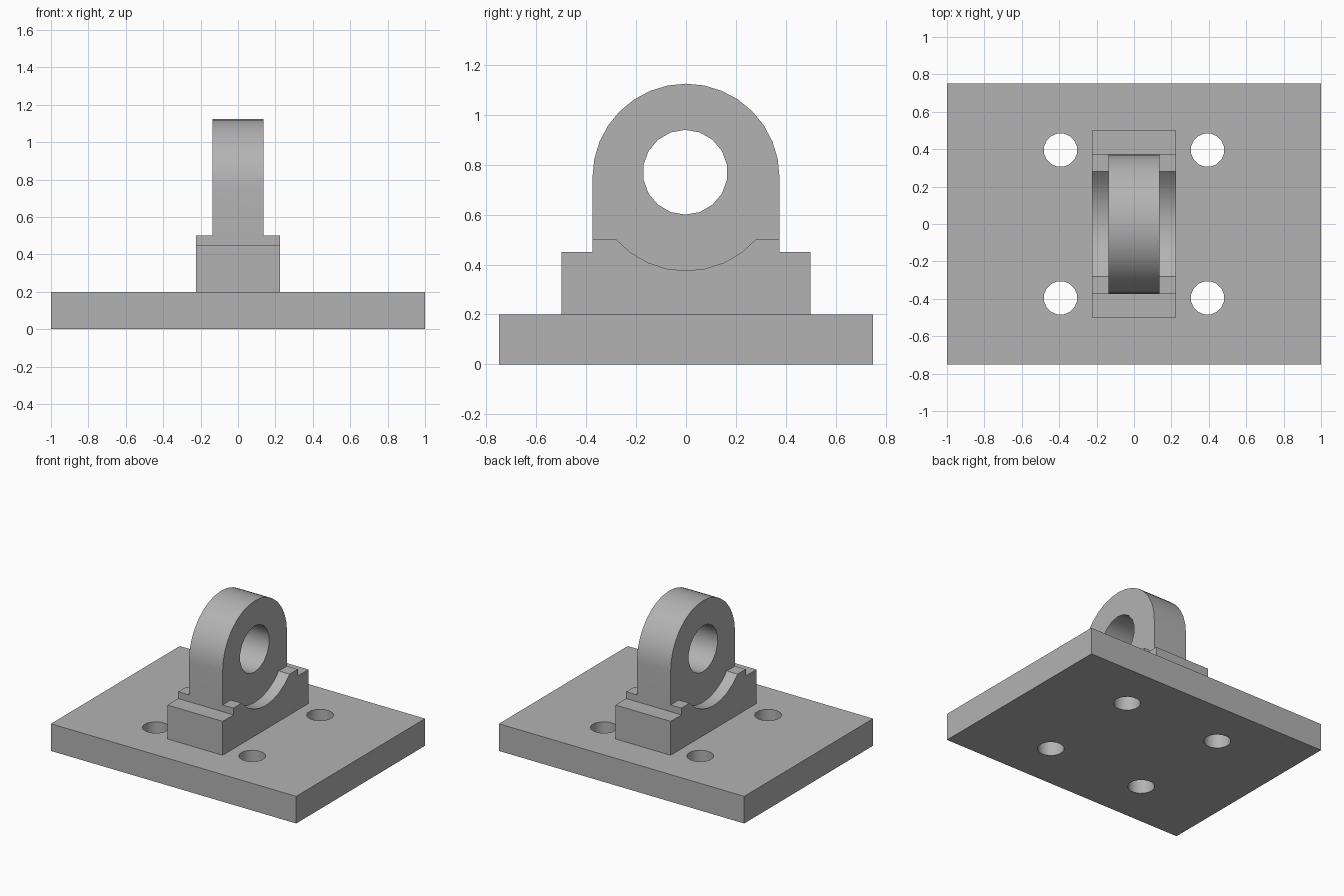
import bpy
import math
from mathutils import Matrix

if "Cube" in bpy.data.objects:
    bpy.data.objects.remove(bpy.data.objects["Cube"], do_unlink=True)

# Single metal colour
metal = bpy.data.materials.new("grey_metal")
metal.use_nodes = True
grey = (0.45, 0.45, 0.45, 1.0)
metal.diffuse_color = grey
metal.node_tree.nodes["Principled BSDF"].inputs["Base Color"].default_value = grey


def arc(cx, cy, r, start, end, n):
    """n + 1 points from start to end, in degrees."""
    angles = [math.radians(start + (end - start) * i / n) for i in range(n + 1)]
    return [(cx + r * math.cos(a), cy + r * math.sin(a)) for a in angles]


def circle(cx, cy, r, n, start=0):
    return arc(cx, cy, r, start, start + 360, n)[:-1]


def extrude(name, loops, half, matrix=Matrix()):
    """Solid from an outline and hole loops, centred on its own plane."""
    curve = bpy.data.curves.new(name, "CURVE")
    curve.dimensions = "2D"
    curve.fill_mode = "BOTH"
    curve.extrude = half
    for loop in loops:
        spline = curve.splines.new("POLY")
        spline.points.add(len(loop) - 1)
        for point, (a, b) in zip(spline.points, loop):
            point.co = (a, b, 0, 1)
        spline.use_cyclic_u = True
    helper = bpy.data.objects.new(name + "_outline", curve)
    bpy.context.collection.objects.link(helper)
    graph = bpy.context.evaluated_depsgraph_get()
    mesh = bpy.data.meshes.new_from_object(helper.evaluated_get(graph))
    bpy.data.objects.remove(helper, do_unlink=True)
    bpy.data.curves.remove(curve)
    mesh.transform(matrix)
    obj = bpy.data.objects.new(name, mesh)
    bpy.context.collection.objects.link(obj)
    clean(obj)
    return obj


def clean(obj):
    """Weld, merge flat faces, shade smooth with sharp corners."""
    import bmesh
    mesh = obj.data
    bm = bmesh.new()
    bm.from_mesh(mesh)
    bmesh.ops.remove_doubles(bm, verts=bm.verts, dist=0.0005)
    bmesh.ops.dissolve_limit(bm, angle_limit=math.radians(1), verts=bm.verts,
                             edges=bm.edges)
    bmesh.ops.triangulate(bm, faces=[f for f in bm.faces if len(f.verts) > 4])
    bmesh.ops.recalc_face_normals(bm, faces=bm.faces)
    bm.to_mesh(mesh)
    bm.free()
    mesh.materials.clear()
    mesh.materials.append(metal)
    mesh.shade_smooth()
    mesh.set_sharp_from_angle(angle=math.radians(30))


# Base plate with four bolt holes
outline = [(-1, -0.75), (1, -0.75), (1, 0.75), (-1, 0.75)]
bolt_holes = [circle(x, y, 0.09, 16, 11.25)
              for x in (-0.393, 0.393) for y in (-0.395, 0.395)]
extrude("base_plate", [outline] + bolt_holes, 0.1, Matrix.Translation((0, 0, 0.1)))

# Profiles drawn in the y-z plane, extruded along x
side_on = Matrix(((0, 0, 1, 0), (1, 0, 0, 0), (0, 1, 0, 0), (0, 0, 0, 1)))

# Stepped saddle with a round cut in its top
cut = math.degrees(math.acos(0.25 / 0.375))
saddle_profile = [(-0.5, 0.2), (0.5, 0.2), (0.5, 0.45), (0.375, 0.45), (0.375, 0.5)]
saddle_profile += arc(0, 0.75, 0.375, cut - 90, -cut - 90, 8)
saddle_profile += [(-0.375, 0.5), (-0.375, 0.45), (-0.5, 0.45)]
saddle = extrude("bearing_bracket", [saddle_profile], 0.225, side_on)

# Upright lug with a round top and a pin hole
lug_profile = [(-0.375, 0.3), (0.375, 0.3)] + arc(0, 0.75, 0.375, 0, 180, 16)
pin_hole = circle(-0.003, 0.77, 0.17, 18, 90)
lug = extrude("upright_lug", [lug_profile, pin_hole], 0.1375, side_on)

# Fuse the lug into the saddle
fuse = saddle.modifiers.new("fuse", "BOOLEAN")
fuse.operation = "UNION"
fuse.solver = "EXACT"
fuse.object = lug
fused = bpy.data.meshes.new_from_object(
    saddle.evaluated_get(bpy.context.evaluated_depsgraph_get()))
saddle.modifiers.clear()
saddle.data = fused
bpy.data.objects.remove(lug, do_unlink=True)
clean(saddle)

# Keep large flat faces evenly shaded beside the curves
weighted = saddle.modifiers.new("even_shading", "WEIGHTED_NORMAL")
weighted.keep_sharp = True
